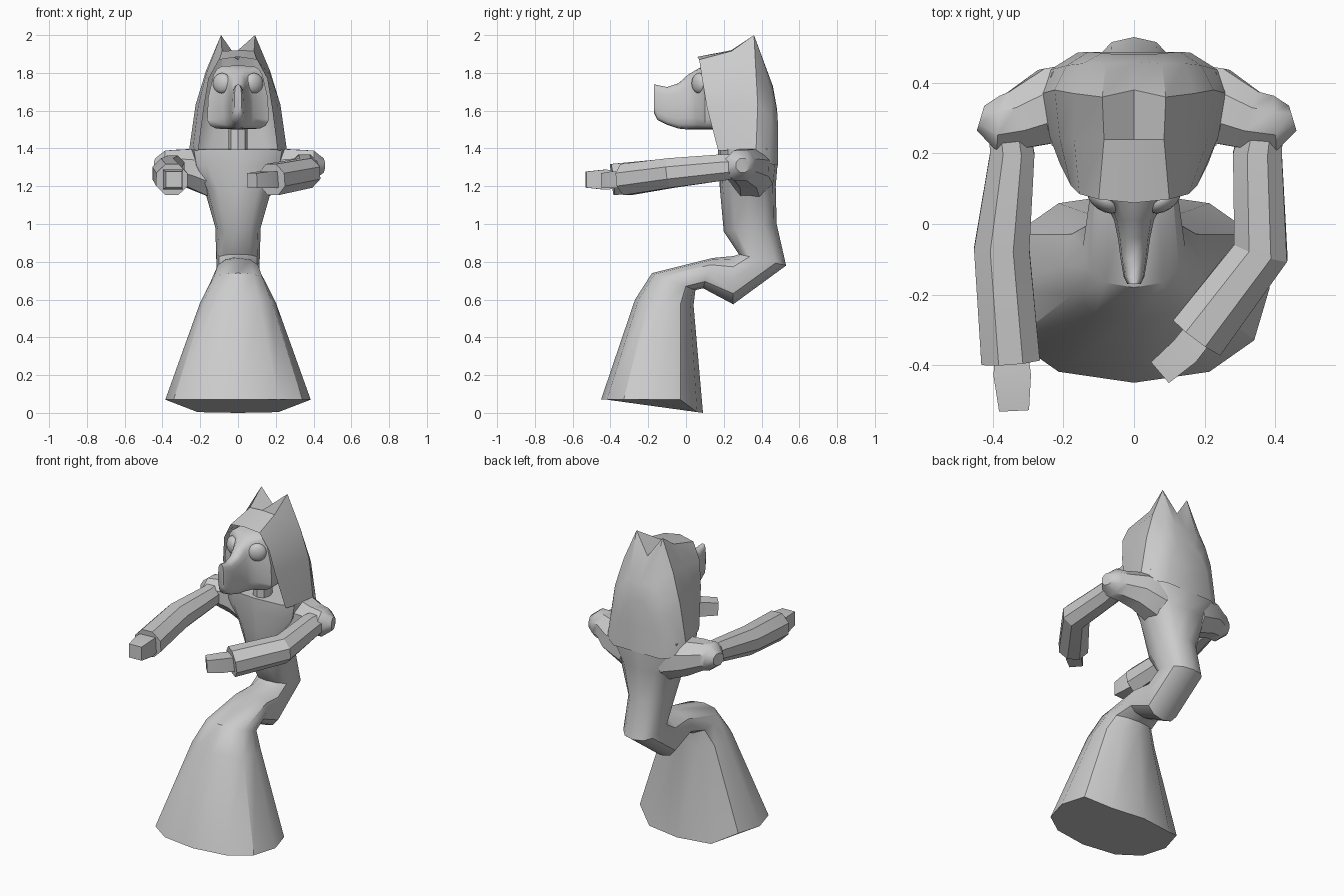
import bpy, math
from mathutils import Vector

cube = bpy.data.objects.get("Cube")
if cube:
    bpy.data.objects.remove(cube, do_unlink=True)

grey = bpy.data.materials.new("plain_grey")
grey.use_nodes = True
grey.diffuse_color = (0.6, 0.6, 0.6, 1)
grey.node_tree.nodes["Principled BSDF"].inputs["Base Color"].default_value = (0.6, 0.6, 0.6, 1)


def finish(obj, angle):
    bpy.ops.object.select_all(action="DESELECT")
    obj.select_set(True)
    bpy.context.view_layer.objects.active = obj
    bpy.ops.object.mode_set(mode="EDIT")
    bpy.ops.mesh.select_all(action="SELECT")
    bpy.ops.mesh.normals_make_consistent(inside=False)
    bpy.ops.object.mode_set(mode="OBJECT")
    bpy.ops.object.shade_smooth_by_angle(angle=math.radians(angle))


def loft(name, rings, closed=True, caps=(True, True), angle=30):
    """Skin a list of equally long point rings."""
    n = len(rings[0])
    verts = [p for ring in rings for p in ring]
    faces = []
    for r in range(len(rings) - 1):
        for i in range(n if closed else n - 1):
            j = (i + 1) % n
            faces.append((r * n + i, r * n + j, r * n + n + j, r * n + n + i))
    if caps[0]:
        faces.append(tuple(range(n)))
    if caps[1]:
        faces.append(tuple(range(len(verts) - n, len(verts))))
    mesh = bpy.data.meshes.new(name)
    mesh.from_pydata(verts, [], faces)
    mesh.materials.append(grey)
    obj = bpy.data.objects.new(name, mesh)
    bpy.context.collection.objects.link(obj)
    finish(obj, angle)


def power(v, e):
    return math.copysign(abs(v) ** e, v)


def section(front, back, width, e=0.85, n=12):
    """Rounded ring spanning two (y, z) points, symmetric in x."""
    ring = []
    for i in range(n):
        a = math.tau * i / n
        t = (1 - power(math.cos(a), e)) / 2
        y = front[0] + (back[0] - front[0]) * t
        z = front[1] + (back[1] - front[1]) * t
        ring.append((width * power(math.sin(a), e), y, z))
    return ring


def tube(name, path, n=8, angle=25):
    """Faceted tube through (x, y, z, radius) points."""
    pts = [Vector(p[:3]) for p in path]
    rings = []
    for k, p in enumerate(pts):
        d = (pts[min(k + 1, len(pts) - 1)] - pts[max(k - 1, 0)]).normalized()
        side = d.cross(Vector((0, 0, 1))).normalized()
        up = side.cross(d)
        rings.append([p + path[k][3] * (side * math.cos(a) + up * math.sin(a))
                      for a in (math.tau * (i + 0.5) / n for i in range(n))])
    loft(name, rings, angle=angle)


# Gown: hem, skirt, bent hip, waist and chest
hem = [(x, y, 0.07 if y < 0 else z)
       for x, y, z in section((-0.45, 0.07), (0.09, 0.0), 0.385)]
gown = [hem] + [section(*s) for s in (
    ((-0.27, 0.60), (0.04, 0.57), 0.20),
    ((-0.18, 0.74), (0.05, 0.65), 0.145),
    ((0.14, 0.82), (0.09, 0.66), 0.12),
    ((0.25, 0.83), (0.25, 0.575), 0.115),
    ((0.28, 0.84), (0.53, 0.78), 0.115),
    ((0.20, 0.96), (0.48, 1.00), 0.12),
    ((0.18, 1.18), (0.475, 1.20), 0.18, 0.75),
    ((0.17, 1.31), (0.485, 1.32), 0.24, 0.6),
    ((0.17, 1.395), (0.482, 1.40), 0.255, 0.6))]
loft("gown", gown, angle=35)


# Hood: arches from the brim to the back, with two pointed ears on the ridge
def arch(half, centre):
    return [(-x, y, z) for x, y, z in half] + [(0,) + centre] + half[::-1]


hood = [arch(*a) for a in (
    ([(.21, .17, 1.39), (.18, .11, 1.62), (.155, .085, 1.77), (.10, .07, 1.87)], (.06, 1.885)),
    ([(.24, .25, 1.39), (.21, .24, 1.63), (.17, .24, 1.79), (.085, .24, 1.915)], (.24, 1.92)),
    ([(.262, .37, 1.37), (.225, .38, 1.63), (.17, .37, 1.81), (.09, .36, 2.0)], (.38, 1.87)),
    ([(.24, .436, 1.32), (.19, .45, 1.57), (.145, .455, 1.67), (.08, .455, 1.74)], (.46, 1.73)),
    ([(.16, .486, 1.31), (.13, .488, 1.48), (.09, .485, 1.57), (.04, .48, 1.62)], (.478, 1.63)))]
loft("hood", hood, closed=False, caps=(False, True), angle=35)

# Face with a narrow deep snout, broad at the jaw and tapering to the brow
face = [[(x * min(1, 1 - 1.2 * (z - 1.62)), y, z)
         for x, y, z in section((d, top), (d, low), w, e, 16)] for d, low, top, w, e in (
    (-0.17, 1.59, 1.74, 0.02, 0.7),
    (-0.15, 1.55, 1.735, 0.03, 0.6),
    (-0.10, 1.525, 1.725, 0.038, 0.6),
    (-0.04, 1.505, 1.745, 0.046, 0.6),
    (0.01, 1.50, 1.79, 0.058, 0.6),
    (0.06, 1.50, 1.82, 0.085, 0.5),
    (0.10, 1.50, 1.84, 0.168, 0.38),
    (0.25, 1.50, 1.84, 0.168, 0.38))]
loft("face", face, angle=50)

# Neck
loft("neck", [section((0.19, z), (0.30, z), 0.05, 0.8, 8) for z in (1.36, 1.54)])

# Eyes and shoulders on both sides
for side, s, reach in (("left", 1, 0.0), ("right", -1, 0.015)):
    bpy.ops.mesh.primitive_uv_sphere_add(segments=16, ring_count=10, radius=0.054,
                                         location=(s * 0.085, 0.07, 1.745),
                                         rotation=(0, 0, s * 0.6))
    eye = bpy.context.object
    eye.name = side + "_eye"
    eye.scale = (1, 0.6, 1)
    eye.data.materials.append(grey)
    bpy.ops.object.shade_smooth_by_angle(angle=math.radians(40))
    tube(side + "_shoulder", [(s * 0.12, .34, 1.26, .13), (s * 0.24, .335, 1.295, .115),
                              (s * 0.33, .295, 1.31, .09),
                              (s * (0.40 - reach), .285, 1.31, .085),
                              (s * (0.45 - reach), .30, 1.31, .04)], angle=40)

# Sleeves: one straight ahead, one bent across the front
tube("right_sleeve", [(-.36, .32, 1.31, .06), (-.345, .20, 1.30, .068),
                      (-.375, -.07, 1.27, .085), (-.35, -.39, 1.235, .09)])
tube("left_sleeve", [(.37, .32, 1.31, .06), (.35, .20, 1.30, .075),
                     (.36, -.08, 1.27, .085), (.18, -.32, 1.235, .09)])

# Hands as tapered blocks
tube("right_hand", [(-.35, -.34, 1.235, .065), (-.345, -.43, 1.235, .075),
                    (-.34, -.53, 1.235, .06)], n=4)
tube("left_hand", [(.20, -.29, 1.235, .06), (.145, -.36, 1.235, .062),
                   (.075, -.42, 1.23, .055)], n=4)
